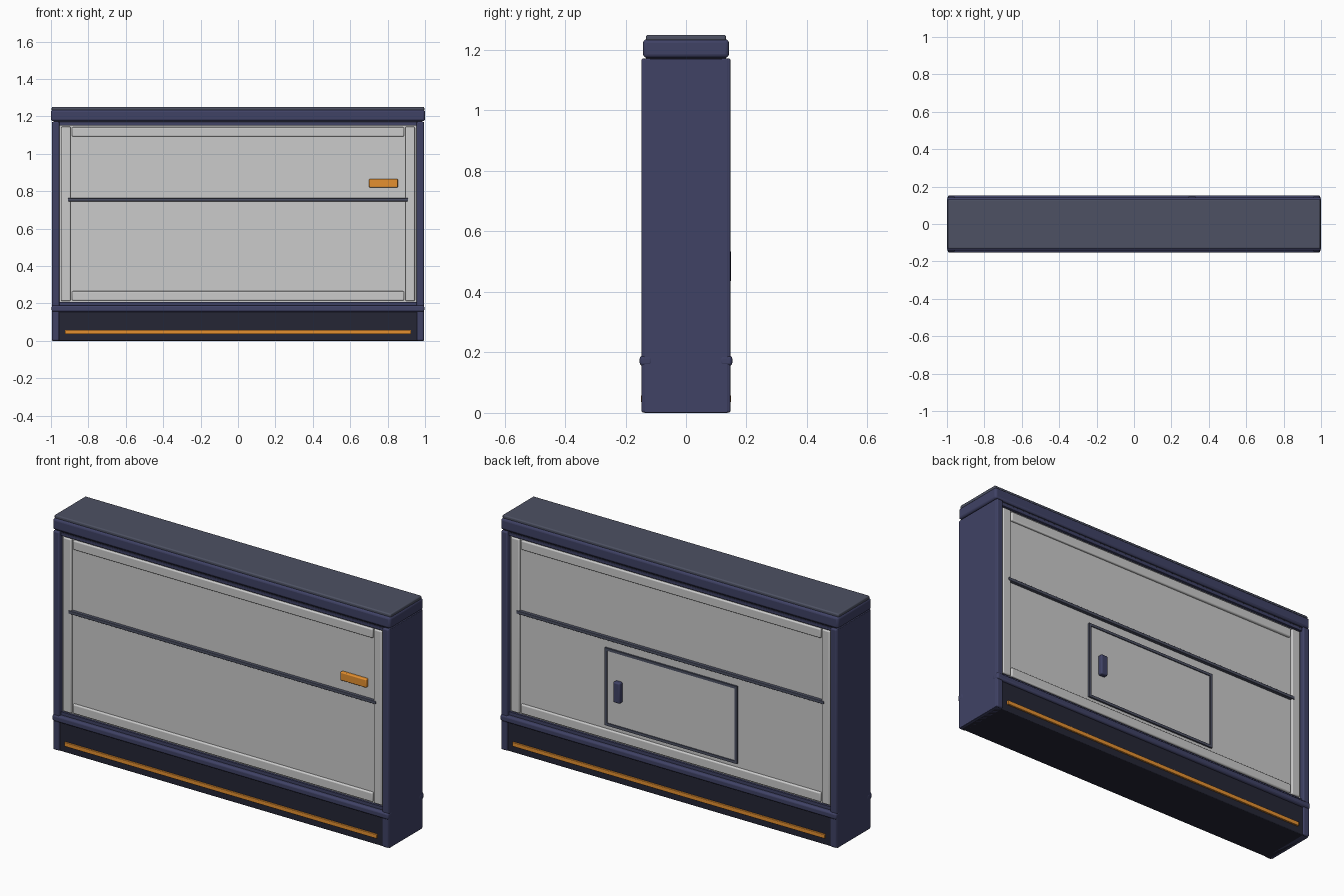
import bpy

if "Cube" in bpy.data.objects:
    bpy.data.objects.remove(bpy.data.objects["Cube"])


def material(name, rgb):
    m = bpy.data.materials.new(name)
    m.diffuse_color = (*rgb, 1)
    m.use_nodes = True
    m.node_tree.nodes["Principled BSDF"].inputs["Base Color"].default_value = m.diffuse_color
    return m


NAVY = material("navy", (0.05, 0.054, 0.13))
DARK = material("dark_navy", (0.018, 0.019, 0.036))
SLATE = material("slate", (0.075, 0.083, 0.125))
ORANGE = material("orange", (0.78, 0.28, 0.03))


def box(name, x, y, z, mat=None, bevel=0.0, segments=3):
    """Bevelled box from (min, max) ranges on each axis."""
    bpy.ops.mesh.primitive_cube_add(
        size=1, location=[(a + b) / 2 for a, b in (x, y, z)])
    ob = bpy.context.object
    ob.name = name
    ob.scale = [abs(b - a) for a, b in (x, y, z)]
    bpy.ops.object.transform_apply(location=False, rotation=False, scale=True)
    if mat:
        ob.data.materials.append(mat)
    if bevel:
        mod = ob.modifiers.new("bevel", "BEVEL")
        mod.width, mod.segments = bevel, segments
        bpy.ops.object.shade_smooth_by_angle()
    return ob


def span(sign, a, b):
    return tuple(sorted((sign * a, sign * b)))


# Core, plinth and top
box("core_panel", (-0.96, 0.96), (-0.12, 0.12), (0.14, 1.16))
box("plinth", (-0.985, 0.985), (-0.14, 0.14), (0, 0.16), DARK, 0.004)
box("header", (-0.985, 0.985), (-0.132, 0.132), (1.155, 1.18), DARK)
box("cap", (-1, 1), (-0.142, 0.142), (1.174, 1.235), NAVY, 0.012)
box("top_slab", (-0.996, 0.996), (-0.132, 0.132), (1.23, 1.25), SLATE, 0.006)

# Ends with rounded corner posts
for s, side in ((-1, "left"), (1, "right")):
    box(f"{side}_end", span(s, 0.955, 0.995), (-0.138, 0.138), (0, 1.17), NAVY, 0.003)
    for t, face in ((-1, "front"), (1, "back")):
        box(f"{side}_{face}_post", span(s, 0.956, 0.994), span(t, 0.115, 0.147),
            (0.001, 1.172), NAVY, 0.007)

# Matching trim on both faces
for t, face in ((-1, "front"), (1, "back")):
    box(f"{face}_lower_rail", (-0.996, 0.996), span(t, 0.11, 0.153), (0.155, 0.19), NAVY, 0.01)
    box(f"{face}_sill", (-0.957, 0.957), span(t, 0.11, 0.132), (0.185, 0.207), NAVY)
    box(f"{face}_top_rail", (-0.957, 0.957), span(t, 0.11, 0.135), (1.15, 1.168), NAVY, 0.003)
    box(f"{face}_plinth_stripe", (-0.925, 0.925), span(t, 0.135, 0.149), (0.036, 0.058), ORANGE, 0.002)
    box(f"{face}_belt_line", (-0.91, 0.91), span(t, 0.115, 0.137), (0.746, 0.763), SLATE, 0.003)
    for s, side in ((-1, "left"), (1, "right")):
        box(f"{face}_{side}_panel_edge", span(s, 0.895, 0.945), span(t, 0.11, 0.134),
            (0.213, 1.145), None, 0.006)
    for z0, z1, part in ((0.215, 0.265, "bottom"), (1.092, 1.142, "top")):
        box(f"{face}_{part}_panel_edge", (-0.888, 0.888), span(t, 0.11, 0.132), (z0, z1), None, 0.006)

# Front badge plate
box("badge_plate", (0.70, 0.855), (-0.138, -0.115), (0.82, 0.865), ORANGE, 0.005)

# Service hatch on the back
box("hatch_door", (-0.385, 0.385), (0.115, 0.124), (0.295, 0.69))
for s, side in ((-1, "left"), (1, "right")):
    box(f"hatch_{side}_trim", span(s, 0.378, 0.392), (0.115, 0.129), (0.285, 0.7), SLATE)
for z, part in ((0.285, "bottom"), (0.686, "top")):
    box(f"hatch_{part}_trim", (-0.38, 0.38), (0.115, 0.129), (z, z + 0.014), SLATE)
box("hatch_handle", (0.29, 0.33), (0.115, 0.148), (0.43, 0.54), NAVY, 0.007)
